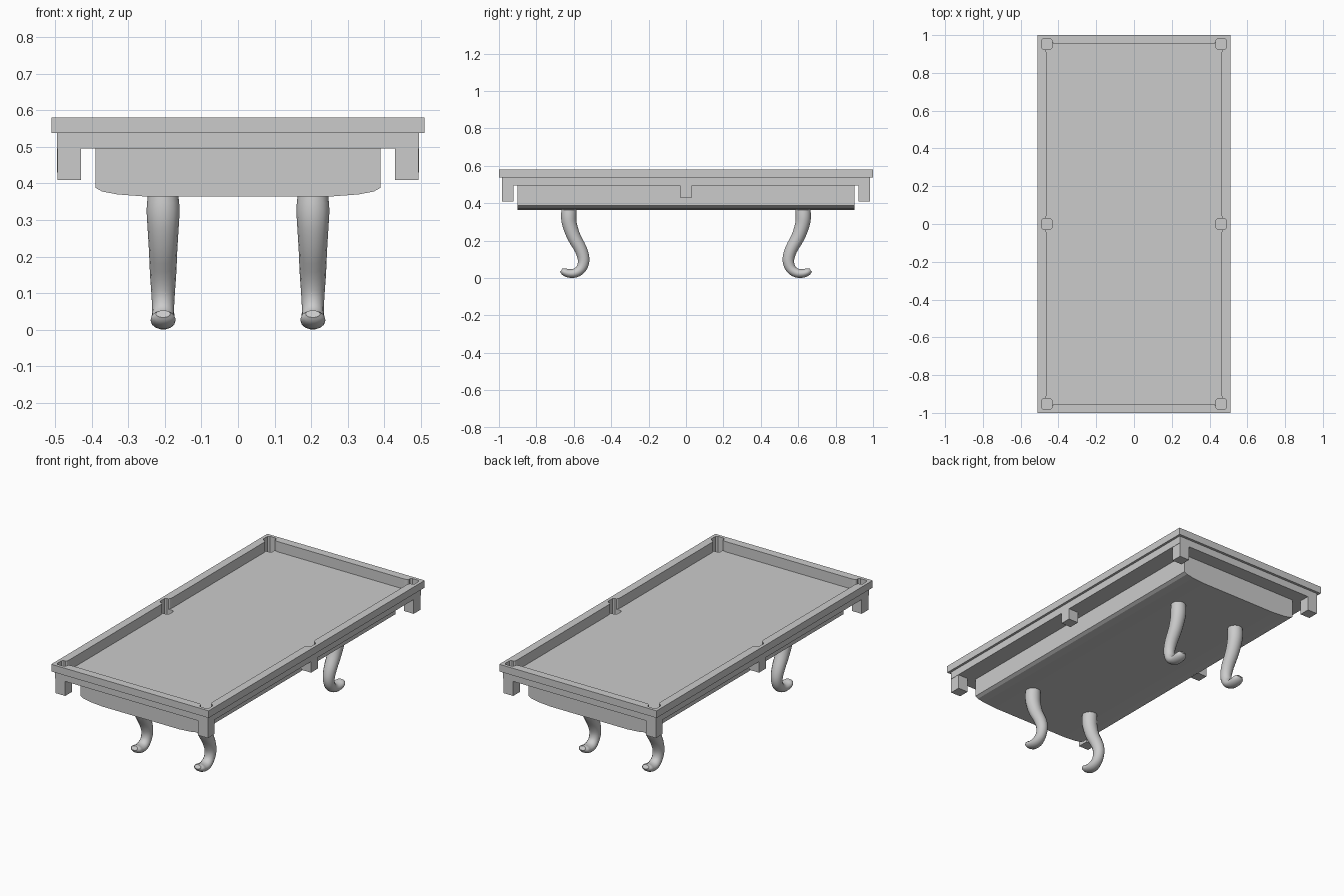
import bpy, bmesh, math
from mathutils import Vector, Matrix

if "Cube" in bpy.data.objects:
    bpy.data.objects.remove(bpy.data.objects["Cube"])


def plate(name, loops, z0, z1, rot=None):
    """Filled outline with holes, extruded between z0 and z1."""
    cu = bpy.data.curves.new(name, 'CURVE')
    cu.dimensions = '2D'
    cu.fill_mode = 'BOTH'
    cu.extrude = (z1 - z0) / 2
    for loop in loops:
        s = cu.splines.new('POLY')
        s.points.add(len(loop) - 1)
        for p, (x, y) in zip(s.points, loop):
            p.co = (x, y, 0, 1)
        s.use_cyclic_u = True
        s.use_smooth = False
    tmp = bpy.data.objects.new(name + "_outline", cu)
    bpy.context.collection.objects.link(tmp)
    dg = bpy.context.evaluated_depsgraph_get()
    me = bpy.data.meshes.new_from_object(tmp.evaluated_get(dg))
    bpy.data.objects.remove(tmp)
    bm = bmesh.new()
    bm.from_mesh(me)
    bmesh.ops.remove_doubles(bm, verts=bm.verts, dist=1e-5)
    bmesh.ops.translate(bm, verts=bm.verts, vec=(0, 0, (z0 + z1) / 2))
    if rot:
        bmesh.ops.transform(bm, matrix=rot, verts=bm.verts)
    bmesh.ops.recalc_face_normals(bm, faces=bm.faces)
    for f in bm.faces:
        f.smooth = False
    bm.to_mesh(me)
    bm.free()
    me.name = name
    ob = bpy.data.objects.new(name, me)
    bpy.context.collection.objects.link(ob)
    return ob


def rect(hx, hy, cx=0, cy=0):
    return [(cx + hx, cy - hy), (cx + hx, cy + hy), (cx - hx, cy + hy), (cx - hx, cy - hy)]


def pocket(cx, cy, h=0.029, c=0.010):
    """Square pocket hole with clipped corners."""
    k = h - c
    return [(cx + a, cy + b) for a, b in
            [(h, -k), (h, k), (k, h), (-k, h), (-h, k), (-h, -k), (-k, -h), (k, -h)]]


# Play opening with flared jaws: one quarter, then mirrored
q = [(.491, .019), (.481, .029), (.472, .030), (.466, .037), (.463, .050),
     (.463, .905), (.466, .917), (.472, .923), (.481, .924), (.491, .934),
     (.491, .972), (.481, .982), (.443, .982), (.433, .972), (.433, .963),
     (.427, .956), (.412, .952)]
opening = (q + [(-x, y) for x, y in reversed(q)] + [(-x, -y) for x, y in q]
           + [(x, -y) for x, y in reversed(q)])

PX, PY = 0.462, 0.953
spots = [(sx * PX, sy * PY) for sx in (-1, 1) for sy in (-1, 0, 1)]

# Top rail, cushion / apron ring, and bed with pocket holes
plate("top_rail", [rect(.51, 1.0), opening], .538, .58)
plate("apron", [rect(.496, .985), opening], .52, .538)
plate("bed", [rect(.496, .985)] + [pocket(x, y) for x, y in spots], .495, .52)

# Pocket boxes: walls and floor
for i, (x, y) in enumerate(spots):
    corner = y != 0
    bottom = .41 if corner else .43
    cx = x if corner else math.copysign(.464, x)
    kind = "corner" if corner else "side"
    box = rect(.032, .032, cx, y)
    plate(f"{kind}_pocket_box_{i}", [box, pocket(x, y)], bottom + .008, .495)
    plate(f"{kind}_pocket_floor_{i}", [box], bottom, bottom + .008)

# Cabinet body: curved-bottom profile extruded along y
half = [(.39, .495), (.39, .388), (.372, .378), (.33, .370), (.25, .364)]
profile = half + [(-x, z) for x, z in reversed(half)]
plate("cabinet", [profile], -.9, .9, Matrix.Rotation(math.pi / 2, 4, 'X'))


# Scrolled legs: rings (y, z, thickness radius, width radius) along an S path
PATH = [(.624, .375, .041, .041), (.627, .330, .042, .045), (.622, .285, .040, .043),
        (.599, .220, .037, .039), (.562, .152, .034, .036), (.547, .096, .032, .032),
        (.560, .051, .028, .030), (.592, .027, .025, .033), (.627, .025, .023, .034),
        (.652, .034, .020, .032), (.666, .043, .012, .020)]


def smooth_path(pts, n=3):
    """Catmull-Rom resampling."""
    v = [Vector(p) for p in pts]
    v = [2 * v[0] - v[1]] + v + [2 * v[-1] - v[-2]]
    out = []
    for i in range(1, len(v) - 2):
        a, b, c, d = v[i - 1:i + 3]
        for k in range(n):
            t = k / n
            out.append(.5 * (2 * b + (c - a) * t + (2 * a - 5 * b + 4 * c - d) * t * t
                             + (3 * b - a - 3 * c + d) * t ** 3))
    return out + [v[-2]]


def leg(name, sx, sy, sides=14):
    pts = smooth_path(PATH)
    bm = bmesh.new()
    rings = []
    for i, p in enumerate(pts):
        d = pts[min(i + 1, len(pts) - 1)] - pts[max(i - 1, 0)]
        t = Vector((d[0], d[1])).normalized()
        ring = []
        for k in range(sides):
            a = 2 * math.pi * k / sides
            s = p[2] * math.sin(a)
            ring.append(bm.verts.new((sx * .205 + p[3] * math.cos(a),
                                      sy * (p[0] - t.y * s), max(0, p[1] + t.x * s))))
        rings.append(ring)
    for r0, r1 in zip(rings, rings[1:]):
        for k in range(sides):
            j = (k + 1) % sides
            bm.faces.new((r0[k], r0[j], r1[j], r1[k]))
    bm.faces.new(rings[0])
    bm.faces.new(rings[-1])
    bmesh.ops.recalc_face_normals(bm, faces=bm.faces)
    for f in bm.faces:
        f.smooth = len(f.verts) == 4
    me = bpy.data.meshes.new(name)
    bm.to_mesh(me)
    bm.free()
    bpy.context.collection.objects.link(bpy.data.objects.new(name, me))


for sx, side in ((-1, "left"), (1, "right")):
    for sy, end in ((-1, "front"), (1, "back")):
        leg(f"{end}_{side}_leg", sx, sy)
